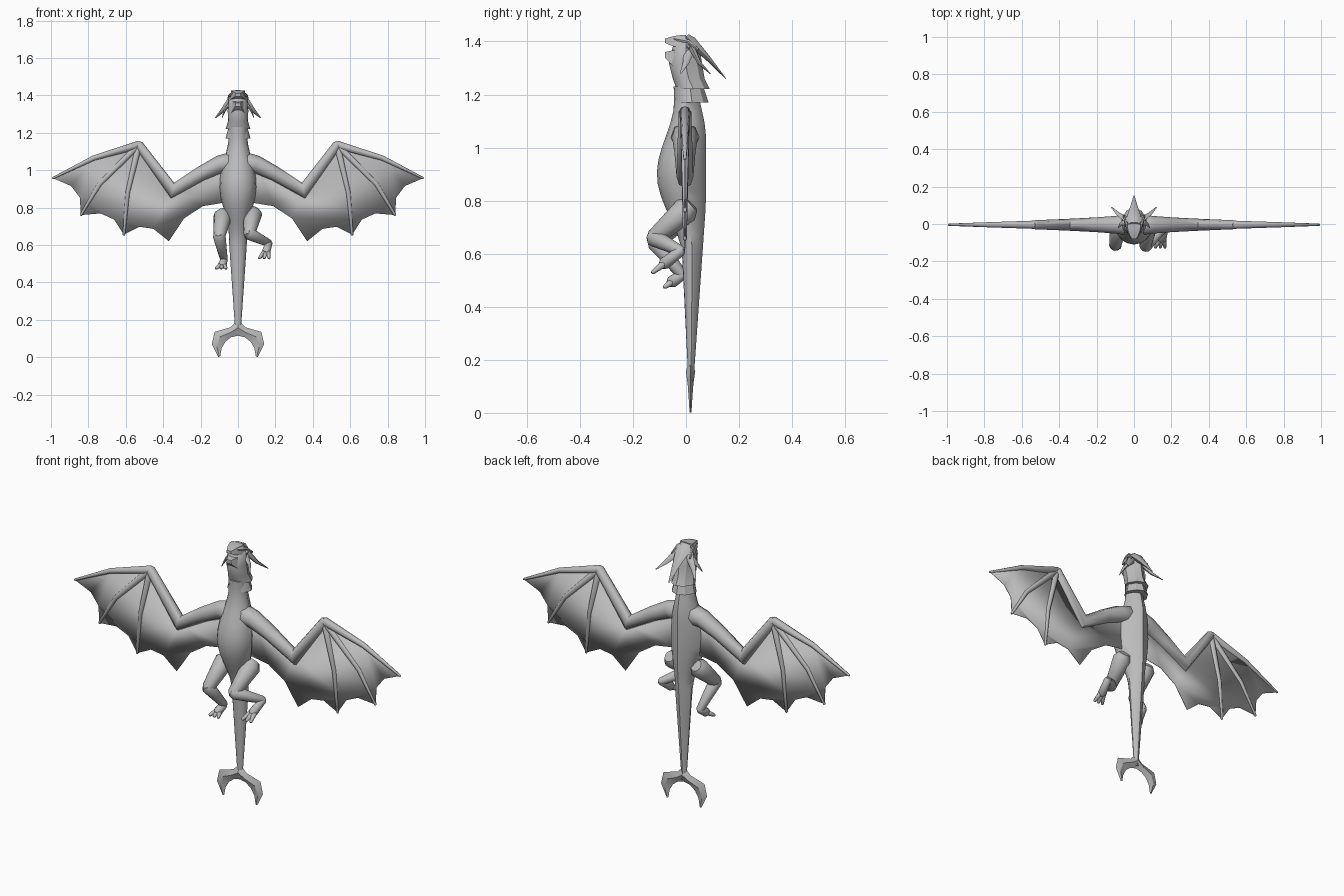
import bpy, bmesh
from math import cos, sin, pi, radians
from mathutils import Vector

default_cube = bpy.data.objects.get("Cube")
if default_cube:
    bpy.data.objects.remove(default_cube)

grey = bpy.data.materials.new("stone_grey")
grey.use_nodes = True
tone = (.5, .5, .5, 1)
grey.diffuse_color = tone
grey.node_tree.nodes["Principled BSDF"].inputs["Base Color"].default_value = tone


def finish(name, bm, angle, mirror):
    bmesh.ops.recalc_face_normals(bm, faces=bm.faces[:])
    mesh = bpy.data.meshes.new(name)
    bm.to_mesh(mesh)
    bm.free()
    mesh.materials.append(grey)
    part = bpy.data.objects.new(name, mesh)
    bpy.context.collection.objects.link(part)
    bpy.ops.object.select_all(action='DESELECT')
    part.select_set(True)
    bpy.context.view_layer.objects.active = part
    bpy.ops.object.shade_smooth_by_angle(angle=radians(angle))
    if mirror:
        part.modifiers.new("other_side", 'MIRROR').use_mirror_merge = False
    return part


def loft(name, rings, angle=30, mirror=False):
    """Skin a row of closed rings and cap both ends."""
    bm = bmesh.new()
    rows = [[bm.verts.new(point) for point in ring] for ring in rings]
    count = len(rows[0])
    for lower, upper in zip(rows, rows[1:]):
        for i in range(count):
            j = (i + 1) % count
            bm.faces.new((lower[i], lower[j], upper[j], upper[i]))
    bm.faces.new(rows[0])
    bm.faces.new(rows[-1])
    return finish(name, bm, angle, mirror)


def tube(name, points, start, end, ref=(1, 0, 0), flat=1, sides=8, mirror=False):
    """Limb tapering from the start radius to the end radius, with rounded ends."""
    points = [Vector(p) for p in points]
    last = len(points) - 1
    radii = [start + (end - start) * i / last for i in range(last + 1)]
    first_way = (points[0] - points[1]).normalized()
    last_way = (points[-1] - points[-2]).normalized()
    points = [points[0] + first_way * start * .6, *points, points[-1] + last_way * end * .6]
    radii = [start * .6, *radii, end * .6]
    rings = []
    for i, (point, radius) in enumerate(zip(points, radii)):
        before = point - points[max(i - 1, 0)]
        after = points[min(i + 1, len(points) - 1)] - point
        along = (before.normalized() + after.normalized()).normalized()
        across = Vector(ref)
        across = (across - along * across.dot(along)).normalized()
        # Widen the mitre where the limb bends
        straightness = along.dot((after if after.length else before).normalized())
        depth = along.cross(across) * flat / max(straightness, .6)
        rings.append([point + radius * (across * cos(turn) + depth * sin(turn))
                      for turn in (2 * pi * k / sides for k in range(sides))])
    return loft(name, rings, 50, mirror)


# Cross-section with a round belly and a faceted spine
SECTION = [(cos(pi * k / 8), -sin(pi * k / 8)) for k in range(9)]
SECTION += [(-.6, .7), (0, 1), (.6, .7)]


def trunk(name, stations, angle=30):
    """Upright form from stations of height, front, back and half width."""
    loft(name, [[(half * x, (front + back) / 2 + (back - front) / 2 * y, height)
                 for x, y in SECTION] for height, front, back, half in stations], angle)


def bump(height, middle, reach):
    return cos(pi / 2 * min(abs(height - middle) / reach, 1)) ** 2


def body_station(z):
    """Straight taper from neck to tail, swollen at the chest and belly."""
    front = .015 - .05 * z - .08 * bump(z, .89, .3)
    back = min(.02 + .07 * z, .075) - .03 * bump(z, 1.24, .2)
    half = min(.005 + .07 * z, .048) + .05 * bump(z, .92, .28)
    return z, front, back, half


# Neck, torso and tail in one flowing form
steps = 24
trunk("body", [body_station(.13 + 1.1 * k / steps) for k in range(steps + 1)], 40)

# Flared collar and head
trunk("collar", [(1.17, -.04, .085, .067), (1.23, -.035, .065, .05)])
trunk("head", [(1.22, -.035, .09, .066), (1.26, -.05, .07, .054), (1.32, -.065, .06, .055),
               (1.38, -.05, .05, .05), (1.42, -.02, .02, .02)])


def jaw(name, low, high, low_rise, high_drop):
    """Wedge running forward and narrowing to the muzzle."""
    rings = []
    for k in range(5):
        reach = k / 4
        taper = reach ** 2
        half = .045 * (1 - .65 * taper)
        floor, roof = low + low_rise * taper, high - high_drop * taper
        y = -.08 * reach
        rings.append([(-half, y, floor), (half, y, floor),
                      (half * .8, y, roof), (-half * .8, y, roof)])
    loft(name, rings, 25)


jaw("upper_jaw", 1.375, 1.425, .02, .015)
jaw("lower_jaw", 1.29, 1.37, .05, .01)

# Crest, horns, cheek spikes, brows and eyes
tube("crest_horn", [(0, .02, 1.4), (0, .08, 1.34), (0, .15, 1.26)], .045, .003, flat=.5, sides=6)
tube("side_horns", [(.03, .02, 1.38), (.08, .05, 1.32), (.12, .09, 1.28)],
     .024, .003, flat=.6, sides=6, mirror=True)
tube("cheek_spikes", [(.04, .01, 1.36), (.07, 0, 1.32), (.085, -.02, 1.28)],
     .02, .003, ref=(0, 1, 0), flat=.6, sides=6, mirror=True)
tube("brows", [(.025, -.04, 1.41), (.045, .01, 1.4), (.055, .045, 1.37)],
     .01, .005, sides=6, mirror=True)
tube("eyes", [(.04, .01, 1.38), (.05, .01, 1.38)], .01, .007, ref=(0, 1, 0), mirror=True)

# Tail fin: hooks around an arch, with a diamond cross-section
fin_rings = []
for k, (x, z) in enumerate([(0, .2), (.04, .16), (.125, .135), (.14, .07), (.105, 0)]):
    turn = pi / 2 * k / 4
    outer = Vector((x, .017, z))
    inner = Vector((.095 * sin(turn), .017, .005 + .11 * cos(turn)))
    ridge = Vector((0, .018 * (1 - k / 5), 0))
    middle = (outer + inner) / 2
    fin_rings.append([outer, middle + ridge, inner, middle - ridge])
loft("tail_fin", fin_rings, 25, mirror=True)


def wing_point(x, z):
    return Vector((x, -.004, z))


# Wing joints and finger tips, lying in one upright plane
shoulder, upper_arm = wing_point(.1, 1.03), wing_point(.2, .98)
elbow, wrist = wing_point(.35, .89), wing_point(.53, 1.135)
knuckle, leading_tip = wing_point(.77, 1.065), wing_point(.99, .957)
middle_tip, inner_tip = wing_point(.84, .76), wing_point(.61, .655)
trailing_corner = wing_point(.37, .62)
wing_root, flank = wing_point(.04, 1.04), wing_point(.05, .83)

for name, path, start, end in (
        ("wing_arms", [wing_root, shoulder, upper_arm, elbow, wrist], .055, .024),
        ("leading_fingers", [wrist, knuckle, leading_tip], .022, .006),
        ("middle_fingers", [wrist, wing_point(.74, .925), middle_tip], .018, .007),
        ("inner_fingers", [wrist, wing_point(.59, .88), inner_tip], .018, .007)):
    tube(name, path, start, end, ref=(0, 1, 0), mirror=True)

# Membrane with a trailing edge scalloped between the finger tips
outline = [wing_root, shoulder, upper_arm, elbow, wrist, knuckle]
anchors = [leading_tip, middle_tip, inner_tip, trailing_corner, flank]
for a, b in zip(anchors, anchors[1:]):
    outline.append(a)
    outline += [a.lerp(b, part).lerp(wrist, .11) for part in (.35, .7)]
outline.append(flank)
bm = bmesh.new()
bm.faces.new([bm.verts.new(p) for p in outline])
membrane = finish("wing_membranes", bm, 30, True)
thickness = membrane.modifiers.new("thickness", 'SOLIDIFY')
thickness.thickness = .004
thickness.offset = 0


def leg(side, hip, knee, heel, toe):
    hip, knee, heel, toe = map(Vector, (hip, knee, heel, toe))
    ball = heel.lerp(toe, .6)
    tube(side + "_thigh", [hip, hip.lerp(knee, .5), knee], .05, .032, sides=12)
    tube(side + "_shin", [knee, knee.lerp(heel, .5), heel], .034, .02, sides=12)
    tube(side + "_foot", [heel, ball], .02, .023, sides=12)
    for digit, shift in (("inner", -1), ("middle", 0), ("outer", 1)):
        sideways = Vector((shift, 0, 0))
        tube(f"{side}_{digit}_toe", [ball + sideways * .01, toe + sideways * .026], .014, .008)


# The legs hang in different poses
leg("left", (.08, 0, .765), (.06, -.12, .66), (.165, -.02, .61), (.14, -.125, .53))
leg("right", (-.08, 0, .755), (-.1, -.115, .645), (-.075, -.015, .52), (-.09, -.08, .475))
